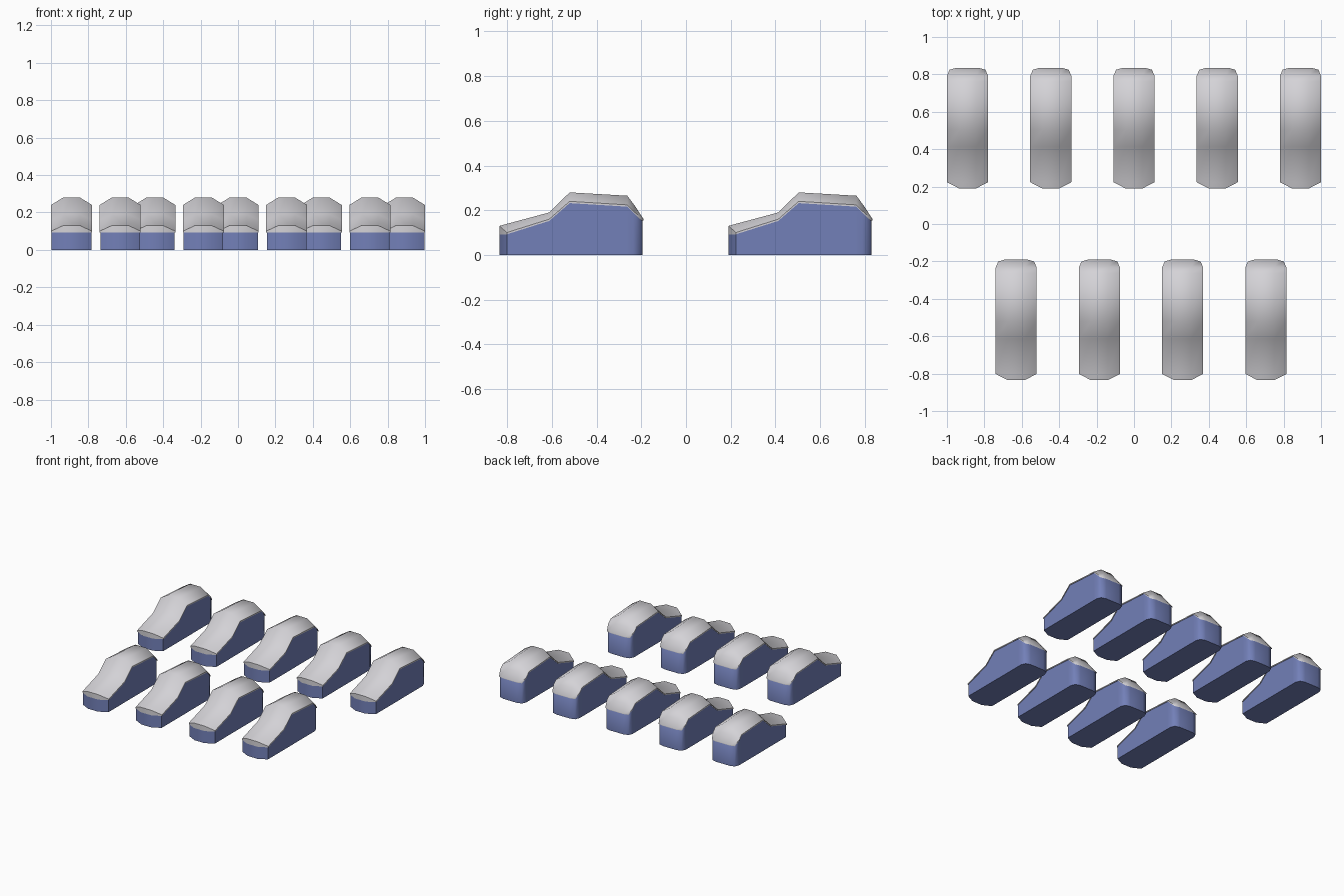
import bpy, bmesh

if "Cube" in bpy.data.objects:
    bpy.data.objects.remove(bpy.data.objects["Cube"])

def material(name, rgb):
    m = bpy.data.materials.new(name)
    m.diffuse_color = (*rgb, 1)
    m.use_nodes = True
    m.node_tree.nodes["Principled BSDF"].inputs["Base Color"].default_value = m.diffuse_color
    return m

SILVER = material("silver", (0.66, 0.65, 0.68))
BLUE = material("slate_blue", (0.17, 0.215, 0.48))

# Stations from front to rear:
# outer half width, outer y, edge z, inner half width, inner y, crown z
STATIONS = [
    (0.110, -0.289, 0.100, 0.045, -0.3225, 0.130),
    (0.110, -0.275, 0.105, 0.045, -0.290, 0.139),
    (0.110, -0.100, 0.160, 0.045, -0.100, 0.190),
    (0.110, -0.008, 0.240, 0.045, -0.008, 0.280),
    (0.110, 0.250, 0.224, 0.045, 0.250, 0.265),
    (0.110, 0.279, 0.195, 0.050, 0.285, 0.218),
    (0.096, 0.312, 0.163, 0.060, 0.3225, 0.160),
]

def row(st, z_outer, z_inner, shrink=0.0):
    ow, oy, _, iw, iy, _ = st
    k = 1 - shrink * 3 if oy > 0 else 1 - shrink
    ow, iw = ow - shrink, iw - shrink
    return [(-ow, oy * k, z_outer), (-iw, iy * k, z_inner),
            (iw, iy * k, z_inner), (ow, oy * k, z_outer)]

def solid(name, top, bottom, mat, angle):
    """Closed block between two matching grids of points."""
    bm = bmesh.new()
    t = [[bm.verts.new(p) for p in r] for r in top]
    b = [[bm.verts.new(p) for p in r] for r in bottom]
    n = len(t)
    for i in range(n - 1):
        for j in range(3):
            for g in (t, b):
                bm.faces.new((g[i][j], g[i][j + 1], g[i + 1][j + 1], g[i + 1][j]))
        for j in (0, 3):
            bm.faces.new((t[i][j], t[i + 1][j], b[i + 1][j], b[i][j]))
    for i in (0, n - 1):
        for j in range(3):
            bm.faces.new((t[i][j], t[i][j + 1], b[i][j + 1], b[i][j]))
    bmesh.ops.recalc_face_normals(bm, faces=bm.faces)
    me = bpy.data.meshes.new(name)
    bm.to_mesh(me)
    bm.free()
    me.materials.append(mat)
    ob = bpy.data.objects.new(name, me)
    bpy.context.collection.objects.link(ob)
    bpy.context.view_layer.objects.active = ob
    ob.select_set(True)
    bpy.ops.object.shade_smooth_by_angle(angle=angle)
    ob.select_set(False)
    return ob

# Arched cap with a thin lip, and the straight-sided body below it
LIP = 0.008
under = [row(s, s[2] - LIP, s[2] - LIP) for s in STATIONS]
cap = solid("car_cap", [row(s, s[2], s[5]) for s in STATIONS], under, SILVER, 0.9)
body = solid("car_body",
             [row(s, s[2] - LIP / 2, s[2] - LIP / 2, 0.004) for s in STATIONS],
             [row(s, 0, 0, 0.004) for s in STATIONS], BLUE, 0.9)

# Five cars in the back row, four in the front row
places = [(-0.89 + 0.445 * i, 0.5125) for i in range(5)]
places += [(-0.63 + 0.445 * i, -0.5125) for i in range(4)]
for n, (x, y) in enumerate(places):
    for part in (cap, body):
        ob = part
        if n:
            ob = bpy.data.objects.new(f"{part.name}_{n + 1}", part.data)
            bpy.context.collection.objects.link(ob)
        ob.location = (x, y, 0)
